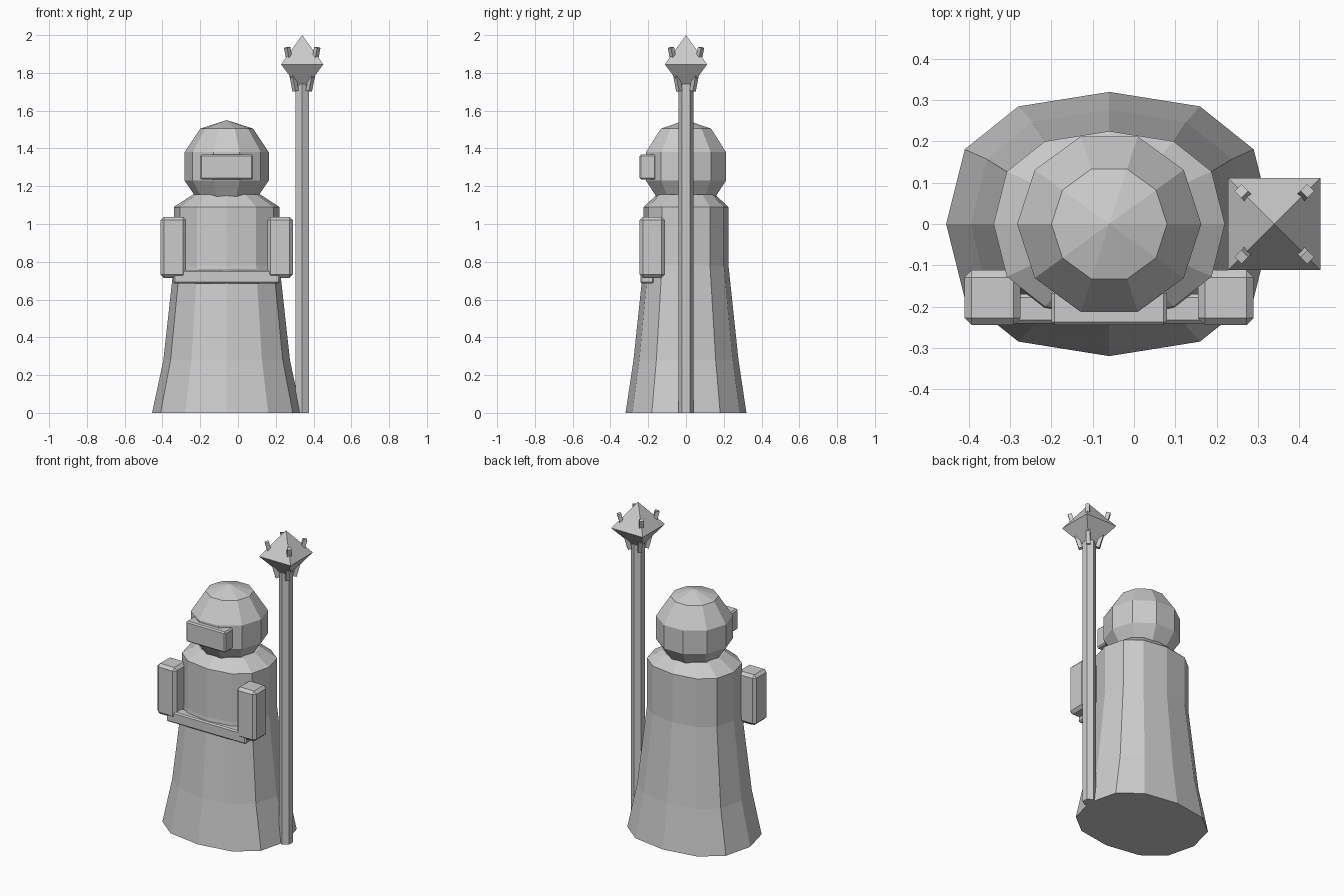
import bpy, bmesh, math
from mathutils import Vector

if "Cube" in bpy.data.objects:
    bpy.data.objects.remove(bpy.data.objects["Cube"])

CX = -0.06   # body axis
SX = 0.34    # staff axis


def loft(name, section, rings, cx):
    """Stack scaled copies of a 2D section: rings are (z, rx, ry); zero radius makes a tip."""
    bm = bmesh.new()
    loops = []
    for z, rx, ry in rings:
        pts = section if rx > 0 else [(0, 0)]
        loops.append([bm.verts.new((cx + x * rx, y * ry, z)) for x, y in pts])
    n = len(section)
    for a, b in zip(loops, loops[1:]):
        for i in range(n):
            j = (i + 1) % n
            if len(a) == 1:
                bm.faces.new((a[0], b[j], b[i]))
            elif len(b) == 1:
                bm.faces.new((a[i], a[j], b[0]))
            else:
                bm.faces.new((a[i], a[j], b[j], b[i]))
    for end in (loops[0], loops[-1]):
        if len(end) > 1:
            bm.faces.new(end)
    return finish(name, bm)


def finish(name, bm):
    bmesh.ops.recalc_face_normals(bm, faces=bm.faces[:])
    me = bpy.data.meshes.new(name)
    bm.to_mesh(me)
    bm.free()
    ob = bpy.data.objects.new(name, me)
    bpy.context.collection.objects.link(ob)
    return ob


def ngon(n, start=0.0):
    return [(math.cos(start + math.tau * i / n), math.sin(start + math.tau * i / n)) for i in range(n)]


def block(name, lo, hi, bevel):
    bm = bmesh.new()
    bmesh.ops.create_cube(bm, size=1)
    lo, hi = Vector(lo), Vector(hi)
    for v in bm.verts:
        v.co = (lo + hi) / 2 + v.co * (hi - lo)
    bmesh.ops.bevel(bm, geom=bm.edges[:], offset=bevel, segments=1, affect='EDGES')
    return finish(name, bm)


# Robe: twelve-sided full oval, shoulders drawn in at the neck
quarter = [(1, 0), (0.886, 0.565), (0.557, 0.89)]
oval = (quarter + [(0, 1)] + [(-x, y) for x, y in reversed(quarter)]
        + [(-x, -y) for x, y in quarter[1:]] + [(0, -1)]
        + [(x, -y) for x, y in reversed(quarter[1:])])
loft("robe", oval, [(0, 0.395, 0.32), (0.28, 0.335, 0.278), (0.78, 0.28, 0.225),
                    (1.09, 0.28, 0.225), (1.155, 0.18, 0.155)], CX)

# Head: ten-sided helmet
loft("head", ngon(10), [(z, r, r) for z, r in
     [(1.145, 0.165), (1.23, 0.223), (1.38, 0.223), (1.505, 0.14), (1.55, 0)]], CX)
block("visor", (CX - 0.14, -0.245, 1.235), (CX + 0.14, -0.16, 1.367), 0.008)

# Sleeves and the bar joining them
for side, s in (("left", 1), ("right", -1)):
    x = CX + s * 0.2825
    block("sleeve_" + side, (x - 0.0675, -0.245, 0.715), (x + 0.0675, -0.112, 1.038), 0.017)
block("front_bar", (CX - 0.282, -0.241, 0.685), (CX + 0.282, -0.17, 0.757), 0.008)

# Staff: six-sided pole and crystal
loft("staff_pole", ngon(6, math.pi / 2), [(0, 0.04, 0.04), (1.74, 0.04, 0.04)], SX)
square = [(1, 1), (-1, 1), (-1, -1), (1, -1)]
loft("crystal", square, [(1.695, 0, 0), (1.845, 0.112, 0.112), (2.0, 0, 0)], SX)

# Four leaning prongs that hold the crystal
for i in range(4):
    ang = math.pi / 4 + i * math.pi / 2
    d = Vector((math.cos(ang), math.sin(ang), 0))
    a = Vector((SX, 0, 1.705)) + d * 0.035 * math.sqrt(2)
    b = Vector((SX, 0, 1.935)) + d * 0.08 * math.sqrt(2)
    bm = bmesh.new()
    bmesh.ops.create_cube(bm, size=1)
    for v in bm.verts:
        v.co = Vector((v.co.x * 0.024, v.co.y * 0.024, v.co.z * (b - a).length))
    up = (b - a).normalized()
    side = Vector((-d.y, d.x, 0))
    out = side.cross(up)
    for v in bm.verts:
        c = v.co.copy()
        v.co = (a + b) / 2 + out * c.x + side * c.y + up * c.z
    finish("prong_%d" % (i + 1), bm)
